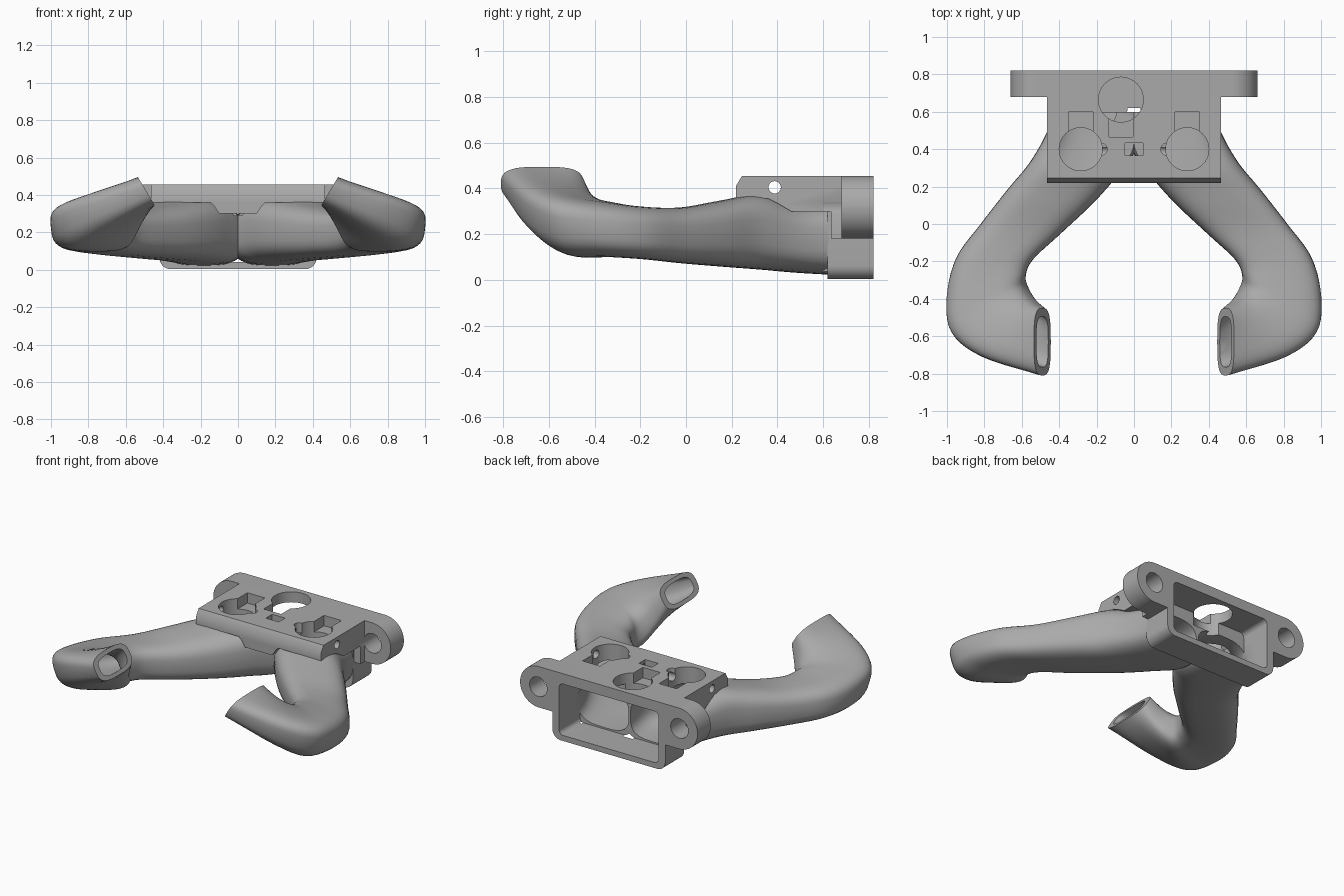
import bpy, bmesh, math
from mathutils import Vector

cube = bpy.data.objects.get("Cube")
if cube:
    bpy.data.objects.remove(cube)

grey = bpy.data.materials.new("plain_grey")
grey.use_nodes = True
grey.diffuse_color = (0.4, 0.4, 0.4, 1)
grey.node_tree.nodes["Principled BSDF"].inputs["Base Color"].default_value = (0.4, 0.4, 0.4, 1)


def rings_to_object(name, rings):
    """Closed solid through a list of equal rings."""
    bm = bmesh.new()
    loops = [[bm.verts.new(p) for p in ring] for ring in rings]
    n = len(loops[0])
    for a, b in zip(loops, loops[1:]):
        for i in range(n):
            j = (i + 1) % n
            bm.faces.new((a[i], a[j], b[j], b[i]))
    bm.faces.new(loops[0])
    bm.faces.new(loops[-1])
    bmesh.ops.recalc_face_normals(bm, faces=bm.faces)
    mesh = bpy.data.meshes.new(name)
    bm.to_mesh(mesh)
    bm.free()
    mesh.materials.append(grey)
    ob = bpy.data.objects.new(name, mesh)
    bpy.context.scene.collection.objects.link(ob)
    return ob


def prism(name, outline, axis, lo, hi):
    """Flat outline extruded along one axis."""
    place = {"x": lambda p, q, t: (t, p, q),
             "y": lambda p, q, t: (p, t, q),
             "z": lambda p, q, t: (p, q, t)}[axis]
    return rings_to_object(name, [[place(p, q, t) for p, q in outline] for t in (lo, hi)])


def circle(cx, cy, r, n=40):
    return [(cx + r * math.cos(math.tau * i / n), cy + r * math.sin(math.tau * i / n)) for i in range(n)]


def rounded(x0, x1, y0, y1, r=0.0, n=8):
    if not r:
        return [(x0, y0), (x1, y0), (x1, y1), (x0, y1)]
    corners = [(x1 - r, y1 - r), (x0 + r, y1 - r), (x0 + r, y0 + r), (x1 - r, y0 + r)]
    return [(cx + r * math.cos((k + i / n) * math.pi / 2), cy + r * math.sin((k + i / n) * math.pi / 2))
            for k, (cx, cy) in enumerate(corners) for i in range(n + 1)]


# Arm stations: inner x, y, outer x, y, centre height, half-height lean and rise
STATIONS = [
    (-0.02, 0.78, 0.38, 0.78, 0.18, 0, 0.165),
    (-0.04, 0.47, 0.45, 0.53, 0.18, 0, 0.15),
    (0.05, 0.31, 0.55, 0.34, 0.21, 0, 0.165),
    (0.20, 0.13, 0.68, 0.18, 0.203, 0, 0.145),
    (0.39, -0.05, 0.82, 0.0, 0.195, 0, 0.122),
    (0.54, -0.19, 0.95, -0.18, 0.205, 0, 0.115),
    (0.58, -0.28, 1.0, -0.39, 0.22, 0.01, 0.12),
    (0.575, -0.34, 0.965, -0.58, 0.235, 0.04, 0.13),
    (0.545, -0.40, 0.8, -0.71, 0.305, 0.05, 0.108),
    (0.49, -0.45, 0.49, -0.81, 0.42, 0.045, 0.075),
]


def arm_rings(side, wall_u=0.0, wall_v=0.0, reach=0.0, steps=5, n=36):
    rows = [Vector(s) for s in STATIONS]
    rows = [rows[0] * 2 - rows[1]] + rows + [rows[-1] * 2 - rows[-2]]
    path = []
    for p0, p1, p2, p3 in zip(rows, rows[1:], rows[2:], rows[3:]):
        for k in range(steps):
            t = k / steps
            path.append((p1 * 2 + (p2 - p0) * t + (p0 * 2 - p1 * 5 + p2 * 4 - p3) * t * t
                         + (p1 * 3 - p0 - p2 * 3 + p3) * t ** 3) / 2)
    path.append(rows[-2])
    rings = []
    for ix, iy, ox, oy, z, lean, rise in path:
        c = Vector(((ix + ox) / 2, (iy + oy) / 2, z))
        u = Vector(((ox - ix) / 2, (oy - iy) / 2, 0))
        v = Vector((lean, 0, rise))
        u *= 1 - wall_u / u.length
        v *= 1 - wall_v / v.length
        ring = []
        for i in range(n):
            a = math.tau * i / n
            ca, sa = math.cos(a), math.sin(a)
            p = c + u * math.copysign(abs(ca) ** 0.64, ca) + v * math.copysign(abs(sa) ** 0.64, sa)
            ring.append(Vector((p.x * side, p.y, p.z)))
        rings.append(ring)
    if reach:
        # carry the hollow out past the mouth
        shift = Vector((-0.86 * side, 0, 0.5)) * reach
        rings.append([p + shift for p in rings[-1]])
    return rings


parts, cutters = [], []

# Curved arms and the ducts inside them
for label, side in (("left", 1), ("right", -1)):
    parts.append(rings_to_object(label + "_arm", arm_rings(side)))
    cutters.append(rings_to_object(label + "_duct", arm_rings(side, 0.045, 0.026, 0.04)))

# Rear inlet box, flange with ears, and small gussets
parts.append(prism("inlet_box", rounded(-0.42, 0.42, 0.003, 0.42, 0.06), "y", 0.62, 0.82))
parts.append(prism("mounting_flange", rounded(-0.66, 0.66, 0.18, 0.455, 0.1374, 14), "y", 0.68, 0.82))
for label, side in (("left", 1), ("right", -1)):
    parts.append(prism(label + "_gusset", rounded(0.433 * side - 0.033, 0.433 * side + 0.033, 0.18, 0.32),
                       "y", 0.635, 0.7))

# Top plate with chamfered nose and its lower centre rib
parts.append(prism("top_plate", [(0.218, 0.36), (0.218, 0.41), (0.245, 0.455), (0.82, 0.455),
                                 (0.82, 0.3), (0.46, 0.3), (0.41, 0.33), (0.36, 0.355), (0.3, 0.36)],
                   "x", -0.465, 0.465))
parts.append(prism("centre_rib", [(-0.16, 0.37), (-0.13, 0.345), (-0.1, 0.3), (0.1, 0.3),
                                  (0.13, 0.345), (0.16, 0.37)], "y", 0.219, 0.6))

# Inlet opening and ear bolt holes
cutters.append(prism("inlet_opening", rounded(-0.37, 0.37, 0.04, 0.385, 0.03), "y", 0.6, 0.85))
for side in (1, -1):
    cutters.append(prism("bolt_hole", circle(0.525 * side, 0.318, 0.065), "y", 0.6, 0.85))

# Keyhole sockets in the top plate
for x, y, r, way, floor in ((-0.285, 0.4, 0.115, 1, 0.25), (0.285, 0.4, 0.115, 1, 0.25),
                            (-0.07, 0.665, 0.12, -1, 0.3)):
    cutters.append(prism("socket", circle(x, y, r), "z", floor, 0.5))
    ends = sorted((y + way * 0.05, y + way * 0.2))
    cutters.append(prism("socket_slot", rounded(x - 0.065, x + 0.065, *ends), "z", 0.385, 0.5))
for side in (1, -1):
    cutters.append(prism("socket_notch", circle(0.175 * side, 0.4, 0.032, 20), "z", 0.39, 0.5))

# Small centre window and the cross pin hole
cutters.append(prism("centre_window", rounded(-0.048, 0.048, 0.365, 0.432), "z", 0.29, 0.5))
cutters.append(prism("pin_hole", circle(0.388, 0.405, 0.027, 24), "x", -0.5, 0.5))

# Cut every part with all the hollows, then drop the cutters
hollows = bpy.data.collections.new("hollows")
for c in cutters:
    c.hide_render = True
    hollows.objects.link(c)
for ob in parts:
    mod = ob.modifiers.new("hollow", "BOOLEAN")
    mod.operation = "DIFFERENCE"
    mod.operand_type = "COLLECTION"
    mod.collection = hollows
    mod.solver = "EXACT"
    mod.use_self = True
bpy.context.view_layer.update()
graph = bpy.context.evaluated_depsgraph_get()
meshes = [bpy.data.meshes.new_from_object(ob.evaluated_get(graph)) for ob in parts]
for ob, mesh in zip(parts, meshes):
    ob.modifiers.clear()
    ob.data = mesh
for c in cutters:
    bpy.data.objects.remove(c)
bpy.data.collections.remove(hollows)

# Smooth the curved walls, keep the machined edges crisp
bpy.ops.object.select_all(action="DESELECT")
for ob in parts:
    ob.select_set(True)
bpy.context.view_layer.objects.active = parts[0]
bpy.ops.object.shade_smooth_by_angle(angle=math.radians(35))
